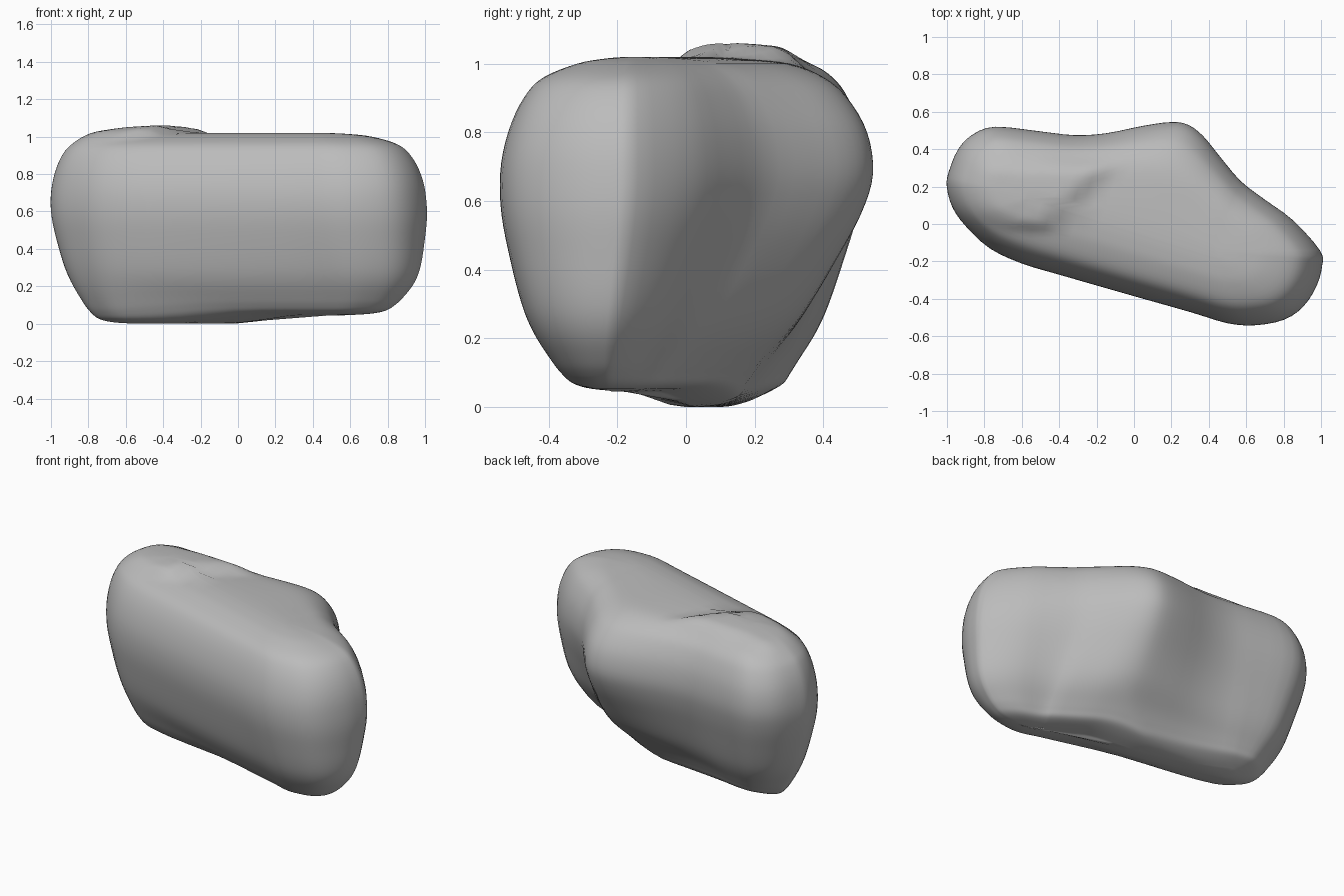
import bpy
import bmesh
from mathutils import Vector

# Remove the default cube
cube = bpy.data.objects.get("Cube")
if cube:
    bpy.data.objects.remove(cube, do_unlink=True)


def spline(points, steps, closed):
    """Smooth curve of evenly stepped samples through the points."""
    pts = [Vector(p) for p in points]
    n = len(pts)
    pick = (lambda i: pts[i % n]) if closed else (lambda i: pts[max(0, min(n - 1, i))])
    out = []
    for i in range(n if closed else n - 1):
        a, b, c, d = (pick(i + k) for k in (-1, 0, 1, 2))
        for s in range(steps):
            t = s / steps
            out.append(0.5 * (2 * b + (c - a) * t + (2 * a - 5 * b + 4 * c - d) * t ** 2
                              + (3 * b - a - 3 * c + d) * t ** 3))
    return out if closed else out + [pts[-1]]


def ramp(x, lo, hi):
    t = max(0.0, min(1.0, (x - lo) / (hi - lo)))
    return t * t * (3 - 2 * t)


# Widest outline of the boulder seen from above
outline = spline([
    (.99, -.14), (.85, .02), (.7, .13), (.57, .23), (.46, .36), (.37, .47), (.29, .53),
    (.2, .545), (.05, .525), (-.15, .485), (-.32, .475), (-.5, .495), (-.74, .52),
    (-.86, .48), (-.94, .4), (-.99, .28), (-1, .2), (-.97, .09), (-.9, -.01),
    (-.77, -.13), (-.6, -.21), (-.4, -.27), (0, -.385), (.3, -.47), (.5, -.53),
    (.65, -.54), (.8, -.51), (.9, -.44), (.97, -.33), (1, -.22)], 3, True)

# Height, spread at the front and ends, spread at the undercut back
levels = spline([
    (0, .1, .1), (.008, .32, .25), (.025, .46, .36), (.06, .55, .42), (.11, .63, .49),
    (.2, .745, .61), (.3, .84, .72), (.42, .92, .83), (.56, .99, .945), (.68, 1, 1),
    (.8, .955, .97), (.9, .865, .87), (.96, .745, .75), (1.0, .52, .57),
    (1.015, .3, .3), (1.02, .1, .1)], 4, False)

# Inner ridge line that every slice shrinks towards
ridge_a, ridge_b = Vector((-.55, .15)), Vector((.4, -.15))
ridge = ridge_b - ridge_a


def place(p, z, front, back):
    t = max(0, min(1, (p - ridge_a).dot(ridge) / ridge.length_squared))
    core = ridge_a + ridge * t
    off = p - core
    facing = off.normalized().y
    # Softer shoulder along the front
    front **= 1 + .35 * ramp(-facing, .3, 1) * ramp(z, .6, .8)
    w = ramp(facing, 0, .9)
    # The right end stays long at the base and its back leans forward
    sink = t * (1 - ramp(z, 0, .7))
    lean = Vector((.11, -.07 * ramp(facing, -.8, .1))) * sink
    q = core + lean + off * (front * (1 - w) + back * w)
    # Uneven underside, and the raised shelf on top
    rise = max(ramp(q.x, -.05, .35), ramp(abs(q.y - .05), .05, .25))
    lift = .045 * rise * (1 - ramp(z, 0, .3))
    shelf = ramp(q.y, -.06, .01) * ramp(q.y - q.x, .38, .52) * ramp(z, .95, 1.01)
    shelf *= (1 - .5 * ramp(-q.x, .4, .8)) * (1 - ramp(q.y, .26, .38))
    return (q.x, q.y, z + lift + .04 * shelf)


# Loft the slices
bm = bmesh.new()
rings = [[bm.verts.new(place(p, *lv)) for p in outline] for lv in levels]
n = len(outline)
for low, high in zip(rings, rings[1:]):
    for i in range(n):
        j = (i + 1) % n
        bm.faces.new((low[i], low[j], high[j], high[i]))

# Close top and bottom with strips across the ring
for ring in (rings[0][::-1], rings[-1]):
    for i in range(n // 2 - 1):
        bm.faces.new((ring[i], ring[i + 1], ring[n - 2 - i], ring[n - 1 - i]))

bmesh.ops.recalc_face_normals(bm, faces=bm.faces)
mesh = bpy.data.meshes.new("boulder")
bm.to_mesh(mesh)
bm.free()
mesh.shade_smooth()
boulder = bpy.data.objects.new("boulder", mesh)
bpy.context.collection.objects.link(boulder)

# Stone grey
stone = bpy.data.materials.new("stone_grey")
stone.use_nodes = True
grey = (.5, .5, .5, 1)
stone.diffuse_color = grey
stone.node_tree.nodes["Principled BSDF"].inputs["Base Color"].default_value = grey
mesh.materials.append(stone)
